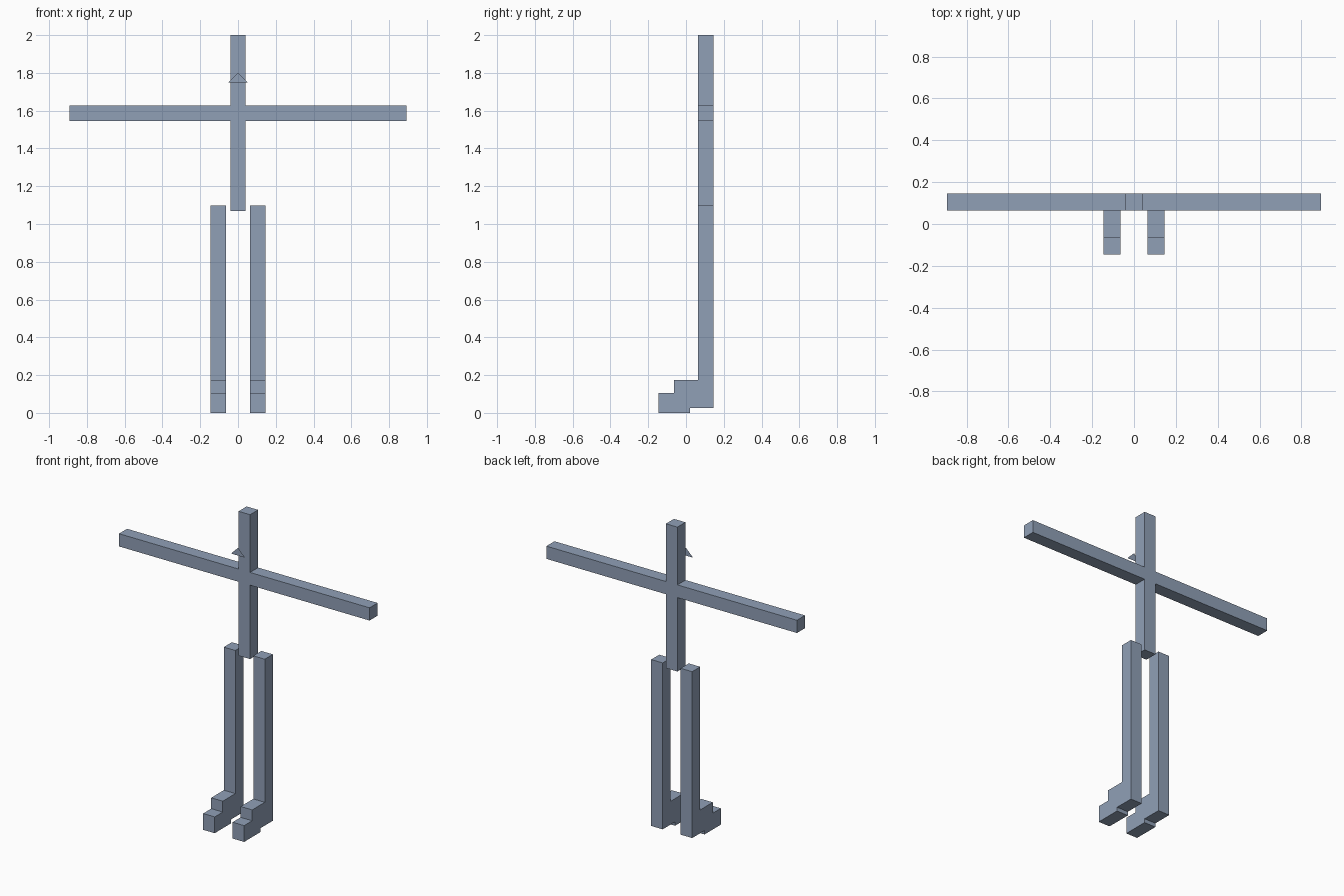
import bpy
import bmesh
from mathutils import Vector

if "Cube" in bpy.data.objects:
    bpy.data.objects.remove(bpy.data.objects["Cube"])

mat = bpy.data.materials.new("slate blue")
mat.diffuse_color = (0.28, 0.35, 0.47, 1.0)
mat.use_nodes = True
mat.node_tree.nodes["Principled BSDF"].inputs["Base Color"].default_value = mat.diffuse_color

BAR = 0.082              # thickness of every bar
BACK = 0.146             # rear plane of the figure
FRONT = BACK - BAR       # front plane of body and legs


def prism(name, profile, sweep=None):
    """Face from a closed 3D profile, optionally extruded along sweep."""
    bm = bmesh.new()
    face = bm.faces.new([bm.verts.new(p) for p in profile])
    if sweep:
        res = bmesh.ops.extrude_face_region(bm, geom=[face], use_keep_orig=True)
        verts = [g for g in res["geom"] if isinstance(g, bmesh.types.BMVert)]
        bmesh.ops.translate(bm, verts=verts, vec=Vector(sweep))
        bmesh.ops.recalc_face_normals(bm, faces=bm.faces)
    mesh = bpy.data.meshes.new(name)
    bm.to_mesh(mesh)
    bm.free()
    mesh.materials.append(mat)
    obj = bpy.data.objects.new(name, mesh)
    bpy.context.collection.objects.link(obj)
    return obj


# Body post and outstretched arms: one cross-shaped outline
h, arm = BAR / 2, 0.893
z0, z1, z2, z3 = 1.07, 1.546, 1.628, 2.0
right = [(h, z0), (h, z1), (arm, z1), (arm, z2), (h, z2), (h, z3)]
outline = right + [(-x, z) for x, z in reversed(right)]
prism("body_and_arms", [(x, FRONT, z) for x, z in outline], (0, BAR, 0))

# Legs with stepped feet: side outline swept across the leg width
leg = [(-0.146, 0), (0.02, 0), (0.02, 0.025), (BACK, 0.025), (BACK, 1.097),
       (FRONT, 1.097), (FRONT, 0.175), (-0.064, 0.175), (-0.064, 0.105),
       (-0.146, 0.105)]
for side, sign in (("left", -1), ("right", 1)):
    prism(side + "_leg", [(sign * 0.064, y, z) for y, z in leg], (sign * BAR, 0, 0))

# Thin triangular nose floating ahead of the head
prism("nose", [(-0.05, 0, 1.75), (0, 0, 1.80), (0.05, 0, 1.75)])
